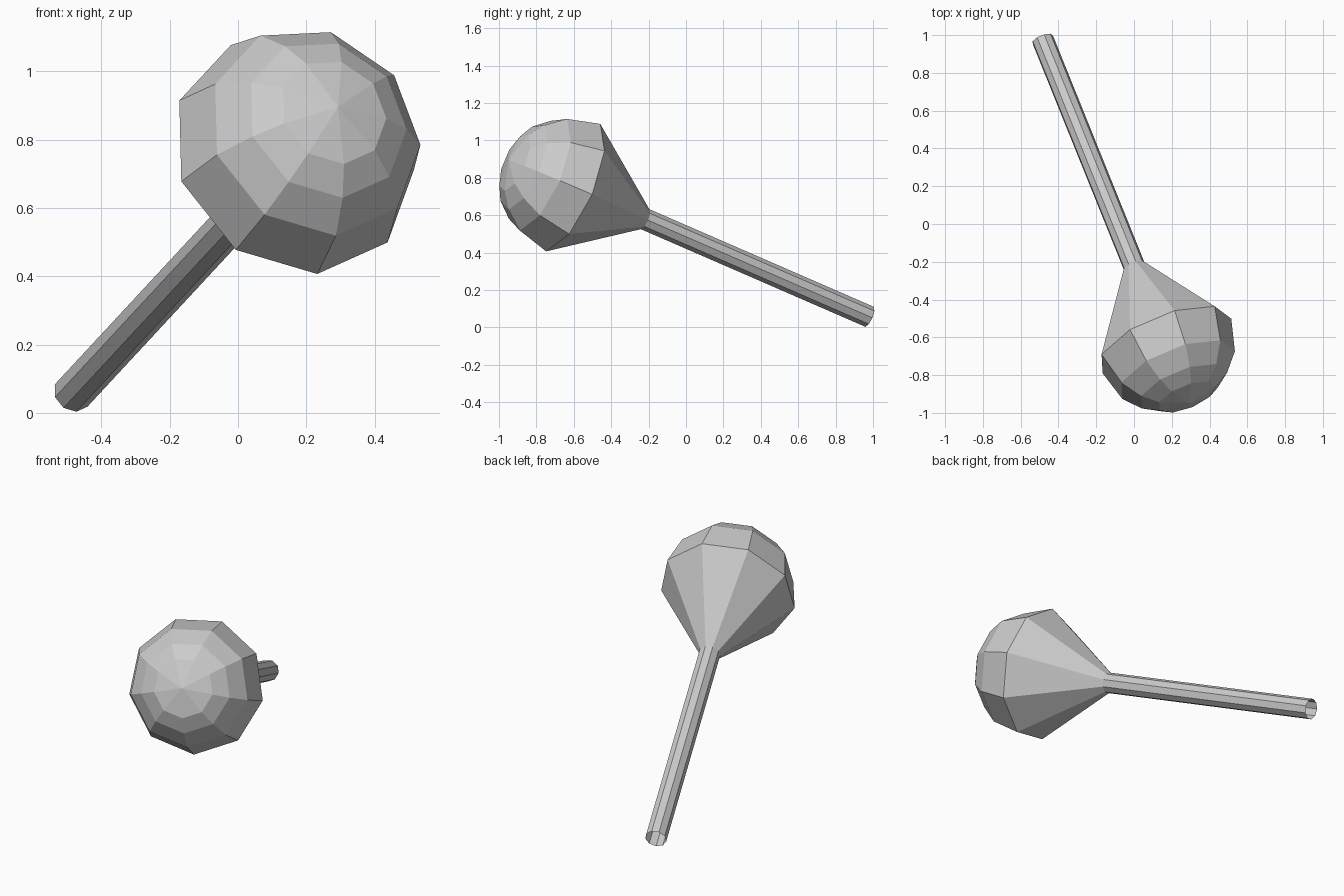
import bpy, bmesh, math
from mathutils import Vector

if "Cube" in bpy.data.objects:
    bpy.data.objects.remove(bpy.data.objects["Cube"])

SIDES = 9
NECK = Vector((0.0, -0.222, 0.58))            # point where handle meets head
AXIS = Vector((0.347, -0.86, 0.374)).normalized()
U = Vector((0.183, -0.323, -0.93))            # direction of the first corner
U = (U - AXIS * U.dot(AXIS)).normalized()
V = AXIS.cross(U)


def lathe(name, profile):
    """Revolve (distance along axis, radius) pairs; radius 0 makes a tip."""
    bm = bmesh.new()
    rings = []
    for t, r in profile:
        c = NECK + AXIS * t
        if r == 0:
            rings.append([bm.verts.new(c)] * SIDES)
            continue
        angles = [2 * math.pi * i / SIDES for i in range(SIDES)]
        rings.append([bm.verts.new(c + (U * math.cos(a) + V * math.sin(a)) * r)
                      for a in angles])
    for lo, hi in zip(rings, rings[1:]):
        for i in range(SIDES):
            j = (i + 1) % SIDES
            bm.faces.new(dict.fromkeys((lo[i], lo[j], hi[j], hi[i])))
    mesh = bpy.data.meshes.new(name)
    bm.to_mesh(mesh)
    bm.free()
    obj = bpy.data.objects.new(name, mesh)
    bpy.context.collection.objects.link(obj)
    return obj


# open-ended straight handle
lathe("handle", [(-1.395, 0.059), (0, 0.059)])

# flared cone closed by a faceted dome
R, BASE = 0.376, 0.468
dome = [(BASE + R * math.sin(math.radians(a)), R * math.cos(math.radians(a)))
        for a in (0, 29, 48.5, 64)]
lathe("head", [(0, 0.059)] + dome + [(BASE + R, 0)])
